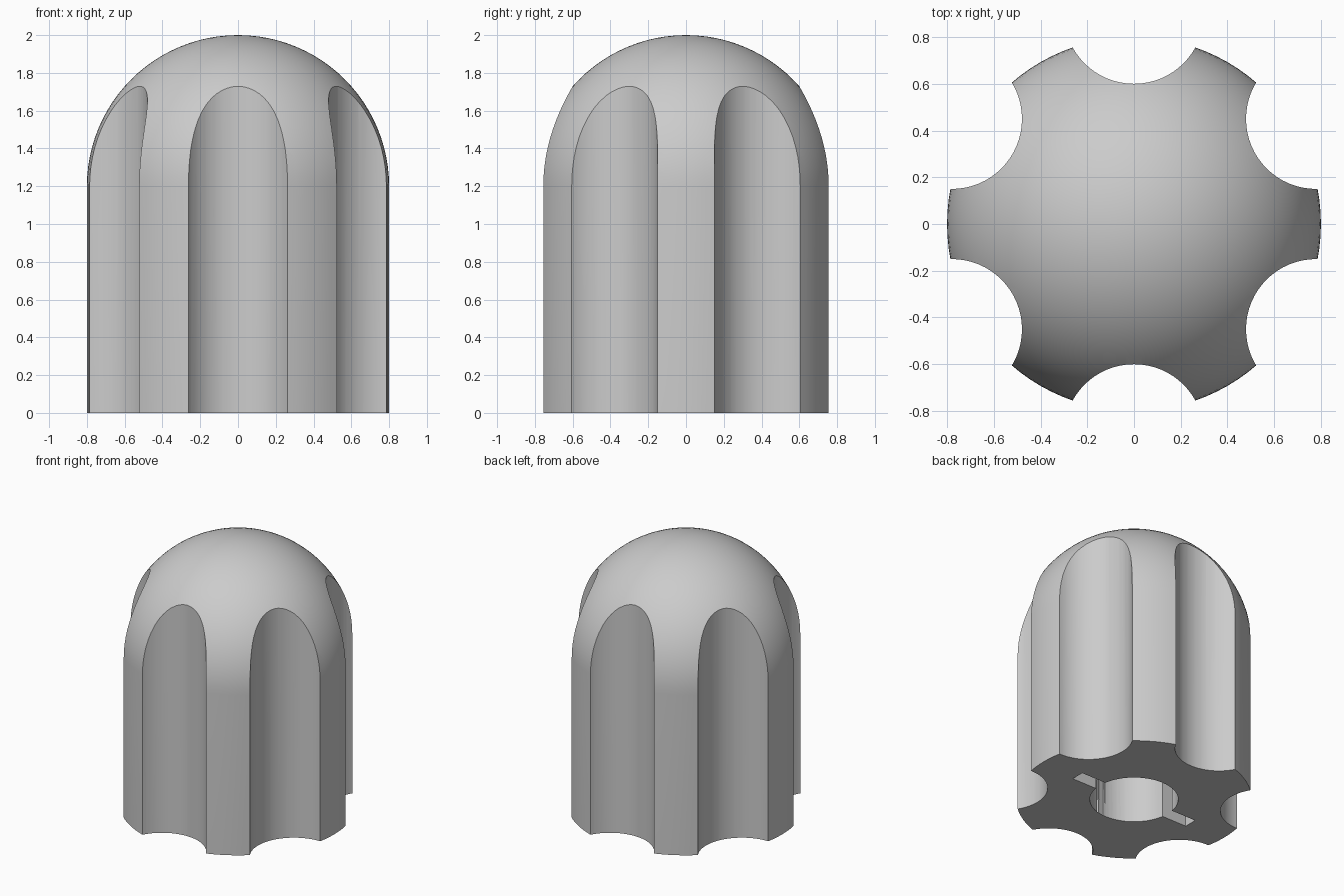
import bpy, bmesh, math
from mathutils import Matrix, Vector

cube = bpy.data.objects.get("Cube")
if cube:
    bpy.data.objects.remove(cube, do_unlink=True)

RADIUS, SHOULDER = 0.8, 1.2          # body radius, height where the dome starts
FLUTE_DIST, FLUTE_R = 0.9, 0.3       # grip flute axis distance and radius
BORE_R, BORE_DEPTH = 0.3, 1.0        # socket in the underside
SLOT_LEN, SLOT_W = 1.0, 0.1          # cross slot through the socket

grey = bpy.data.materials.new("light grey")
grey.use_nodes = True
colour = (0.6, 0.6, 0.6, 1)
grey.diffuse_color = colour
grey.node_tree.nodes["Principled BSDF"].inputs["Base Color"].default_value = colour


def make_object(name, bm):
    bmesh.ops.recalc_face_normals(bm, faces=bm.faces[:])
    mesh = bpy.data.meshes.new(name)
    bm.to_mesh(mesh)
    bm.free()
    obj = bpy.data.objects.new(name, mesh)
    bpy.context.collection.objects.link(obj)
    mesh.materials.append(grey)
    return obj


def cylinder(name, x, y, radius, z0, z1, segments=64):
    bm = bmesh.new()
    bmesh.ops.create_cone(bm, cap_ends=True, segments=segments, radius1=radius,
                          radius2=radius, depth=z1 - z0,
                          matrix=Matrix.Translation((x, y, (z0 + z1) / 2)))
    return make_object(name, bm)


# Domed body: spin a quarter-round profile about the z axis
bm = bmesh.new()
steps = 24
profile = [(0, 0), (RADIUS, 0)]
for i in range(steps):
    a = math.pi / 2 * i / steps
    profile.append((RADIUS * math.cos(a), SHOULDER + RADIUS * math.sin(a)))
profile.append((0, SHOULDER + RADIUS))
verts = [bm.verts.new((r, 0, z)) for r, z in profile]
edges = [bm.edges.new(pair) for pair in zip(verts, verts[1:])]
bmesh.ops.spin(bm, geom=verts + edges, cent=(0, 0, 0), axis=(0, 0, 1),
               angle=math.tau, steps=96, use_duplicate=False)
bmesh.ops.remove_doubles(bm, verts=bm.verts[:], dist=1e-4)
knob = make_object("fluted_knob", bm)

# Six grip flutes around the side
cutters = []
for i in range(6):
    a = math.radians(30 + 60 * i)
    cutters.append(cylinder(f"flute_cutter_{i + 1}", FLUTE_DIST * math.cos(a),
                            FLUTE_DIST * math.sin(a), FLUTE_R, -0.2, 2.2))

# Round socket and cross slot in the underside
cutters.append(cylinder("socket_cutter", 0, 0, BORE_R, -0.2, BORE_DEPTH))
bm = bmesh.new()
bmesh.ops.create_cube(bm, size=1)
bmesh.ops.scale(bm, verts=bm.verts, vec=Vector((SLOT_LEN, SLOT_W, BORE_DEPTH + 0.2)))
bmesh.ops.translate(bm, verts=bm.verts, vec=Vector((0, 0, (BORE_DEPTH - 0.2) / 2)))
cutters.append(make_object("slot_cutter", bm))

# Apply the cuts, then remove the cutters
bpy.ops.object.select_all(action='DESELECT')
bpy.context.view_layer.objects.active = knob
knob.select_set(True)
for cutter in cutters:
    cutter.hide_render = True
    mod = knob.modifiers.new(cutter.name, 'BOOLEAN')
    mod.operation = 'DIFFERENCE'
    mod.solver = 'EXACT'
    mod.object = cutter
    bpy.ops.object.modifier_apply(modifier=mod.name)
for cutter in cutters:
    bpy.data.objects.remove(cutter, do_unlink=True)

bpy.ops.object.shade_smooth_by_angle(angle=math.radians(25))
